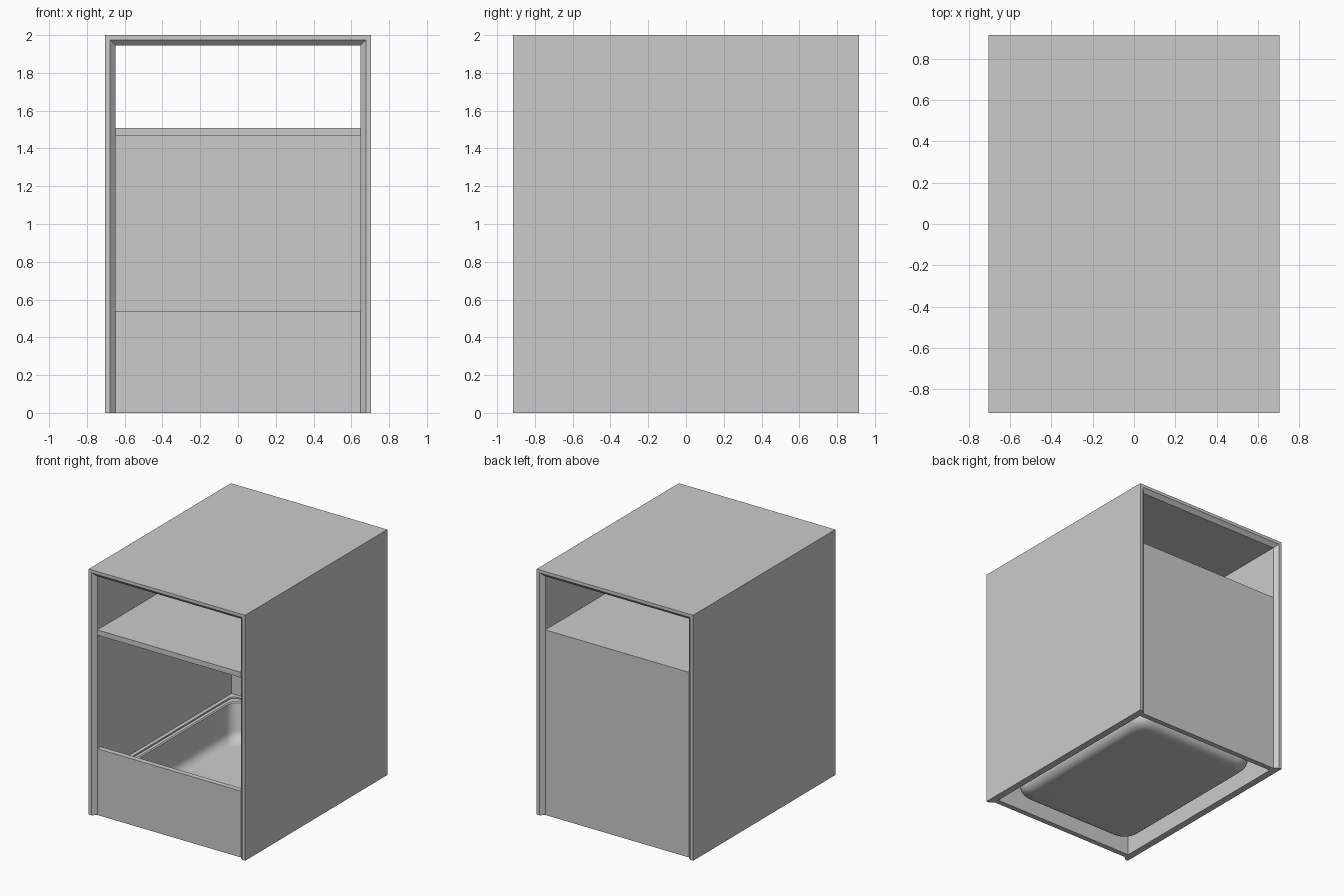
import bpy, bmesh, math

if "Cube" in bpy.data.objects:
    bpy.data.objects.remove(bpy.data.objects["Cube"])

HX, HY, H = 0.705, 0.915, 2.0      # outer half sizes and height
IX, IZ = 0.648, 1.945              # inside of the side walls and top
CH = 0.03                          # chamfer size at the openings
PY, T = HY - CH, 0.043             # panel outer plane, board thickness


def make_object(name, bm):
    bmesh.ops.recalc_face_normals(bm, faces=bm.faces)
    mesh = bpy.data.meshes.new(name)
    bm.to_mesh(mesh)
    bm.free()
    ob = bpy.data.objects.new(name, mesh)
    bpy.context.collection.objects.link(ob)
    return ob


def box(name, lo, hi):
    bm = bmesh.new()
    bmesh.ops.create_cube(bm, size=1)
    for v in bm.verts:
        v.co = [l + (c + 0.5) * (h - l) for c, l, h in zip(v.co, lo, hi)]
    return make_object(name, bm)


def loft(name, rings, cap_ends=False, close=False):
    """Bridge equal-length closed rings of points."""
    bm = bmesh.new()
    vs = [[bm.verts.new(p) for p in r] for r in rings]
    pairs = list(zip(vs, vs[1:]))
    if close:
        pairs.append((vs[-1], vs[0]))
    n = len(vs[0])
    for a, b in pairs:
        for i in range(n):
            j = (i + 1) % n
            bm.faces.new((a[i], a[j], b[j], b[i]))
    if cap_ends:
        bm.faces.new(vs[0])
        bm.faces.new(vs[-1])
    return make_object(name, bm)


def rounded_rect(hx, hy, r, z, n=8):
    pts = []
    for k, (sx, sy) in enumerate(((1, 1), (-1, 1), (-1, -1), (1, -1))):
        for i in range(n + 1):
            a = math.pi / 2 * (k + i / n)
            pts.append((sx * (hx - r) + r * math.cos(a),
                        sy * (hy - r) + r * math.sin(a), z))
    return pts


def arch(y, inset):
    """Upside-down U section of the cabinet shell."""
    x, z = IX + inset, IZ + inset
    return [(-HX, y, 0), (-HX, y, H), (HX, y, H), (HX, y, 0),
            (x, y, 0), (x, y, z), (-x, y, z), (-x, y, 0)]


# Outer shell: two sides and top, inner edges chamfered front and back
loft("cabinet_shell", [arch(-HY, CH), arch(-PY, 0), arch(PY, 0), arch(HY, CH)],
     cap_ends=True)

# Boards between the sides
box("front_panel", (-IX, -PY, 0), (IX, -PY + T, 0.54))
box("back_panel", (-IX, PY - T, 0), (IX, PY, 1.508))
box("shelf", (-IX, -PY, 1.465), (IX, PY - T, 1.508))

# Tray: surround, groove, rim and deep basin with filleted floor
CX, CY, Z = IX, PY - T, 0.33
profile = [(0.0, Z - 0.02, 0.004), (0.0, Z, 0.004),          # surround
           (0.030, Z, 0.05), (0.032, Z - 0.015, 0.05),       # groove
           (0.042, Z - 0.015, 0.06), (0.044, Z, 0.06),
           (0.072, Z, 0.09), (0.080, Z - 0.008, 0.09)]       # rim
R = 0.08
for i in range(7):                                           # inner fillet
    a = math.pi / 2 * i / 6
    profile.append((0.10 + R * (1 - math.cos(a)), 0.035 + R * (1 - math.sin(a)),
                    0.11))
inner = [rounded_rect(CX - d, CY - d, r, z) for d, z, r in profile]
under = [(0.068, Z - 0.02, 0.10)]
for i in range(7):                                           # outer fillet
    a = math.pi / 2 * i / 6
    under.append((0.085 + R * (1 - math.cos(a)), 0.02 + R * (1 - math.sin(a)), 0.12))
outer = [rounded_rect(CX - d, CY - d, r, z) for d, z, r in reversed(under)]
tray = loft("tray", outer + inner, cap_ends=True)

bpy.ops.object.select_all(action='DESELECT')
tray.select_set(True)
bpy.context.view_layer.objects.active = tray
bpy.ops.object.shade_smooth_by_angle(angle=math.radians(35))
